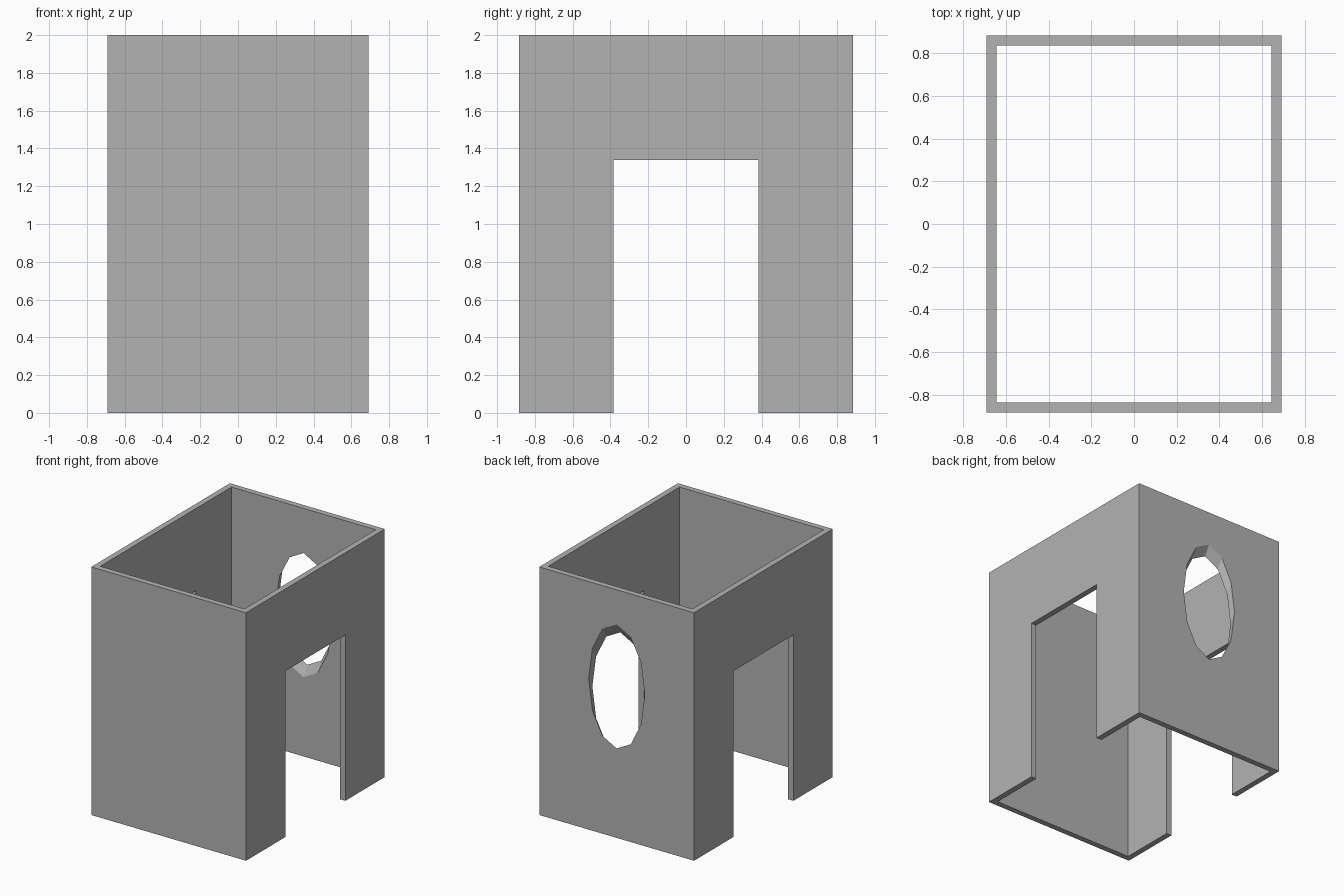
import bpy
from math import radians

cube = bpy.data.objects.get("Cube")
if cube:
    bpy.data.objects.remove(cube, do_unlink=True)

HALF_X, HALF_Y, HEIGHT, WALL = 0.69, 0.883, 2.0, 0.047
DOOR_HALF, DOOR_TOP = 0.383, 1.338

grey = bpy.data.materials.new("plain grey")
grey.use_nodes = True
colour = (0.45, 0.45, 0.45, 1)
grey.diffuse_color = colour
grey.node_tree.nodes["Principled BSDF"].inputs["Base Color"].default_value = colour


def box(name, half_x, half_y, low, high):
    """Box centred on the z axis, between two heights."""
    bpy.ops.mesh.primitive_cube_add(size=2, location=(0, 0, (low + high) / 2))
    obj = bpy.context.object
    obj.name = name
    obj.scale = (half_x, half_y, (high - low) / 2)
    bpy.ops.object.transform_apply(location=True, rotation=True, scale=True)
    return obj


def cut(target, cutter):
    """Subtract the cutter from the target, then discard it."""
    cutter.hide_render = True
    mod = target.modifiers.new("cut", "BOOLEAN")
    mod.operation = "DIFFERENCE"
    mod.solver = "EXACT"
    mod.object = cutter
    bpy.context.view_layer.objects.active = target
    bpy.ops.object.modifier_apply(modifier=mod.name)
    bpy.data.objects.remove(cutter, do_unlink=True)


# Four walls, open at top and bottom
walls = box("walls", HALF_X, HALF_Y, 0, HEIGHT)
cut(walls, box("room_cutter", HALF_X - WALL, HALF_Y - WALL, -0.5, HEIGHT + 0.5))

# Matching doorways through both side walls
cut(walls, box("doorway_cutter", HALF_X + 0.5, DOOR_HALF, -0.5, DOOR_TOP))

# Steeply slanted round shaft leaves a tall oval window in the back wall
bpy.ops.mesh.primitive_cylinder_add(
    vertices=12, radius=0.25, depth=1.2,
    location=(0, HALF_Y - WALL / 2, 1.18), rotation=(radians(-30), 0, 0))
shaft = bpy.context.object
shaft.name = "window_cutter"
cut(walls, shaft)

walls.data.materials.clear()
walls.data.materials.append(grey)
